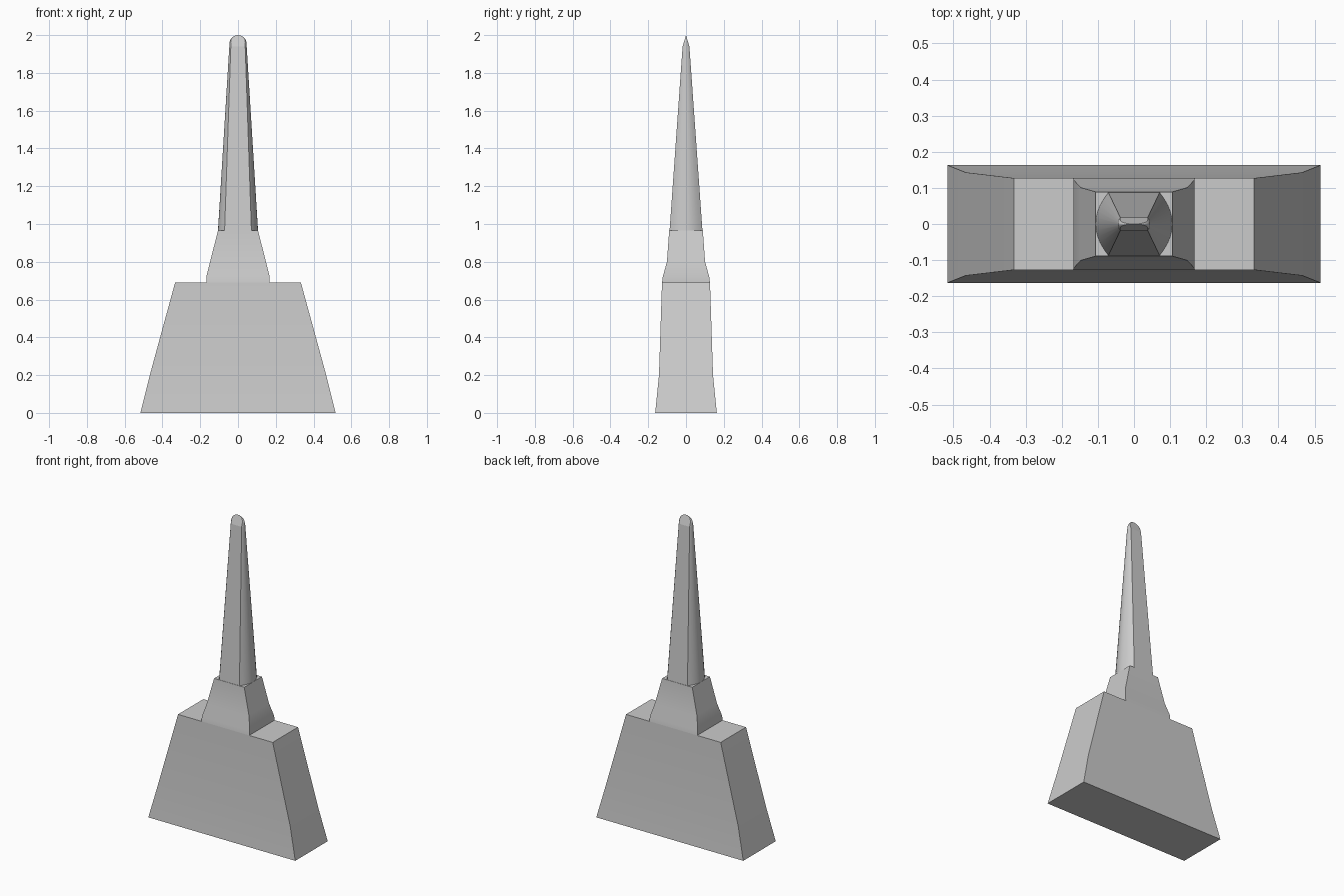
import bpy, bmesh, math

if "Cube" in bpy.data.objects:
    bpy.data.objects.remove(bpy.data.objects["Cube"])

grey = bpy.data.materials.new("plain_grey")
grey.use_nodes = True
colour = (0.6, 0.6, 0.6, 1)
grey.diffuse_color = colour
grey.node_tree.nodes["Principled BSDF"].inputs["Base Color"].default_value = colour


def loft(name, rings, smooth=30):
    """Skin a stack of matching rings and cap both ends."""
    bm = bmesh.new()
    rows = [[bm.verts.new(p) for p in ring] for ring in rings]
    n = len(rows[0])
    for a, b in zip(rows, rows[1:]):
        for i in range(n):
            j = (i + 1) % n
            bm.faces.new((a[i], a[j], b[j], b[i]))
    bm.faces.new(rows[0][::-1])
    bm.faces.new(rows[-1])
    bmesh.ops.remove_doubles(bm, verts=bm.verts, dist=0.00005)
    bmesh.ops.recalc_face_normals(bm, faces=bm.faces)
    mesh = bpy.data.meshes.new(name)
    bm.to_mesh(mesh)
    bm.free()
    mesh.materials.append(grey)
    ob = bpy.data.objects.new(name, mesh)
    bpy.context.collection.objects.link(ob)
    bpy.ops.object.select_all(action='DESELECT')
    ob.select_set(True)
    bpy.context.view_layer.objects.active = ob
    bpy.ops.object.shade_smooth_by_angle(angle=math.radians(smooth))
    return ob


def box_ring(x, y, z):
    return [(-x, -y, z), (x, -y, z), (x, y, z), (-x, y, z)]


def bowed_ring(flat, side, y, z, steps=10):
    """Flat front and back, with sides bulging from flat out to side."""
    ring = []
    for s in (1, -1):
        for i in range(steps + 1):
            t = -1 + 2 * i / steps
            ring.append((s * (flat + (side - flat) * (1 - t * t)), s * t * y, z))
    return ring


# Flared base block
loft("base", [box_ring(0.517, 0.163, 0), box_ring(0.467, 0.143, 0.2),
              box_ring(0.333, 0.127, 0.69)])

# Sloping collar
loft("collar", [box_ring(0.168, 0.127, 0.69), box_ring(0.168, 0.123, 0.72),
                box_ring(0.148, 0.101, 0.80), box_ring(0.106, 0.089, 0.965)])

# Tapered shaft with bowed sides
loft("shaft", [bowed_ring(0.071, 0.106, 0.087, 0.965),
               bowed_ring(0.038, 0.046, 0.018, 1.94)], 25)

# Rounded wedge tip
radius, centre = 0.045, 1.955
tip = [bowed_ring(0.038, 0.046, 0.018, 1.94)]
for i in range(11):
    a = math.pi / 2 * i / 10
    z = centre + radius * math.sin(a)
    w = radius * math.cos(a)
    tip.append(bowed_ring(w * (0.85 + 0.15 * i / 10), w, 0.3 * (2 - z), z))
loft("tip", tip, 25)
